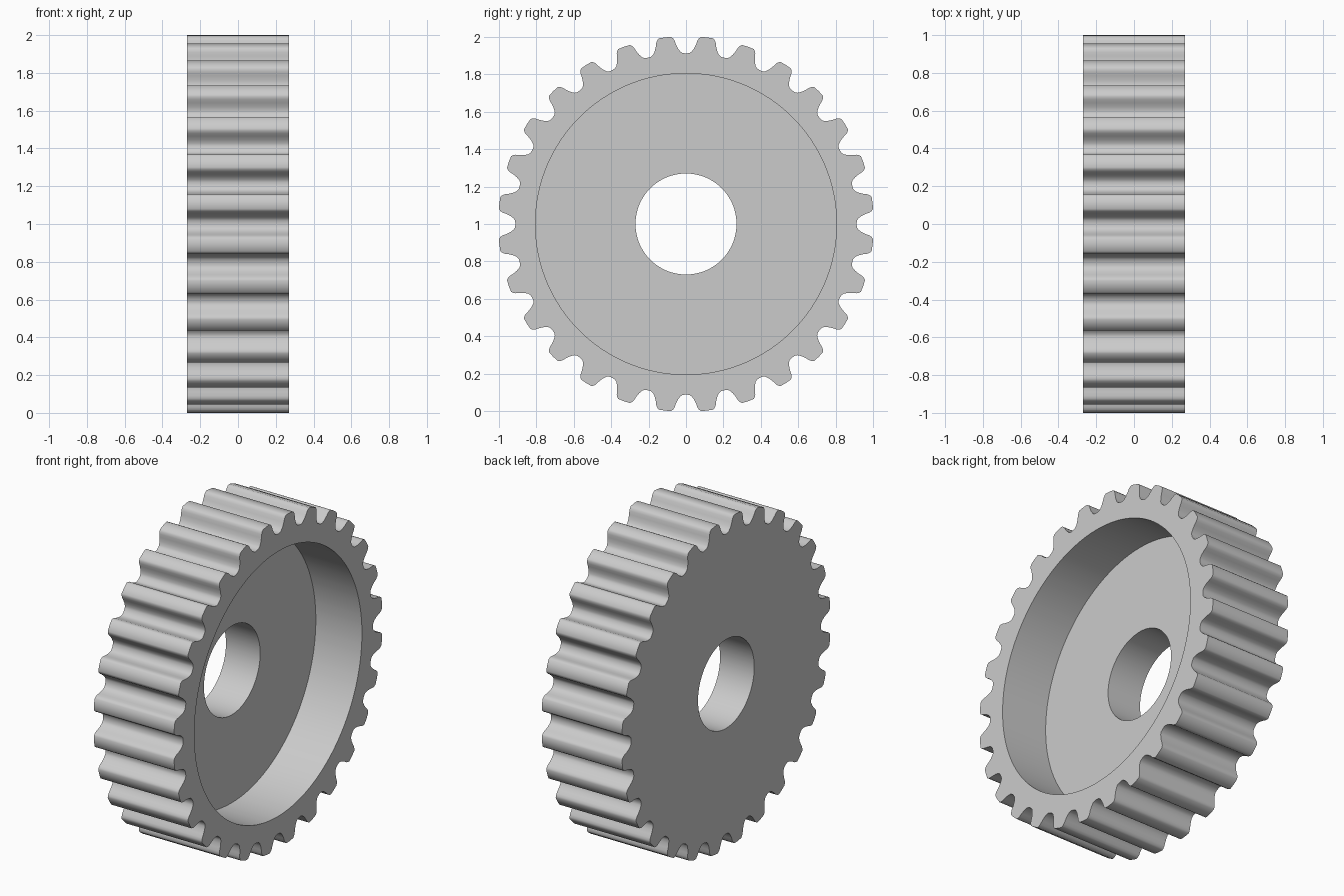
import bpy
import bmesh
from math import cos, sin, pi, radians

default = bpy.data.objects.get("Cube")
if default:
    bpy.data.objects.remove(default, do_unlink=True)

TEETH = 28
HALF_WIDTH = 0.27
FLOOR_X = -0.04
RECESS_R = 0.805
BORE_R = 0.27
PITCH = 2 * pi / TEETH

# Half of one tooth: angle from the gap centre, radius
half_tooth = [(0, 0.912), (0.02, 0.914), (0.033, 0.922), (0.046, 0.94),
              (0.056, 0.962), (0.062, 0.982), (0.07, 0.995),
              (0.08, 1.003), (PITCH / 2, 1.004)]
tooth = half_tooth + [(PITCH - a, r) for a, r in half_tooth[-2:0:-1]]
outline = [(i * PITCH + a, r) for i in range(TEETH) for a, r in tooth]

# Plain grey metal
grey = bpy.data.materials.new("light grey")
grey.use_nodes = True
colour = (0.6, 0.6, 0.6, 1)
grey.diffuse_color = colour
grey.node_tree.nodes["Principled BSDF"].inputs["Base Color"].default_value = colour

bm = bmesh.new()


def ring(x, radius=None):
    """Loop of vertices around the axle; follows the teeth if no radius."""
    return [bm.verts.new((x, (radius or r) * cos(a), 1 + (radius or r) * sin(a)))
            for a, r in outline]


# Closed section: toothed rim, recess on one side, web and bore
rings = [ring(-HALF_WIDTH), ring(HALF_WIDTH),
         ring(HALF_WIDTH, RECESS_R), ring(FLOOR_X, RECESS_R),
         ring(FLOOR_X, BORE_R), ring(-HALF_WIDTH, BORE_R)]
count = len(outline)
for k, first in enumerate(rings):
    second = rings[(k + 1) % len(rings)]
    for i in range(count):
        j = (i + 1) % count
        bm.faces.new((first[i], first[j], second[j], second[i]))
bmesh.ops.recalc_face_normals(bm, faces=bm.faces)

mesh = bpy.data.meshes.new("toothed_pulley")
bm.to_mesh(mesh)
bm.free()
mesh.materials.append(grey)
pulley = bpy.data.objects.new("toothed_pulley", mesh)
bpy.context.collection.objects.link(pulley)

# Smooth curved walls, crisp rims
bpy.ops.object.select_all(action='DESELECT')
pulley.select_set(True)
bpy.context.view_layer.objects.active = pulley
bpy.ops.object.shade_smooth_by_angle(angle=radians(45))
